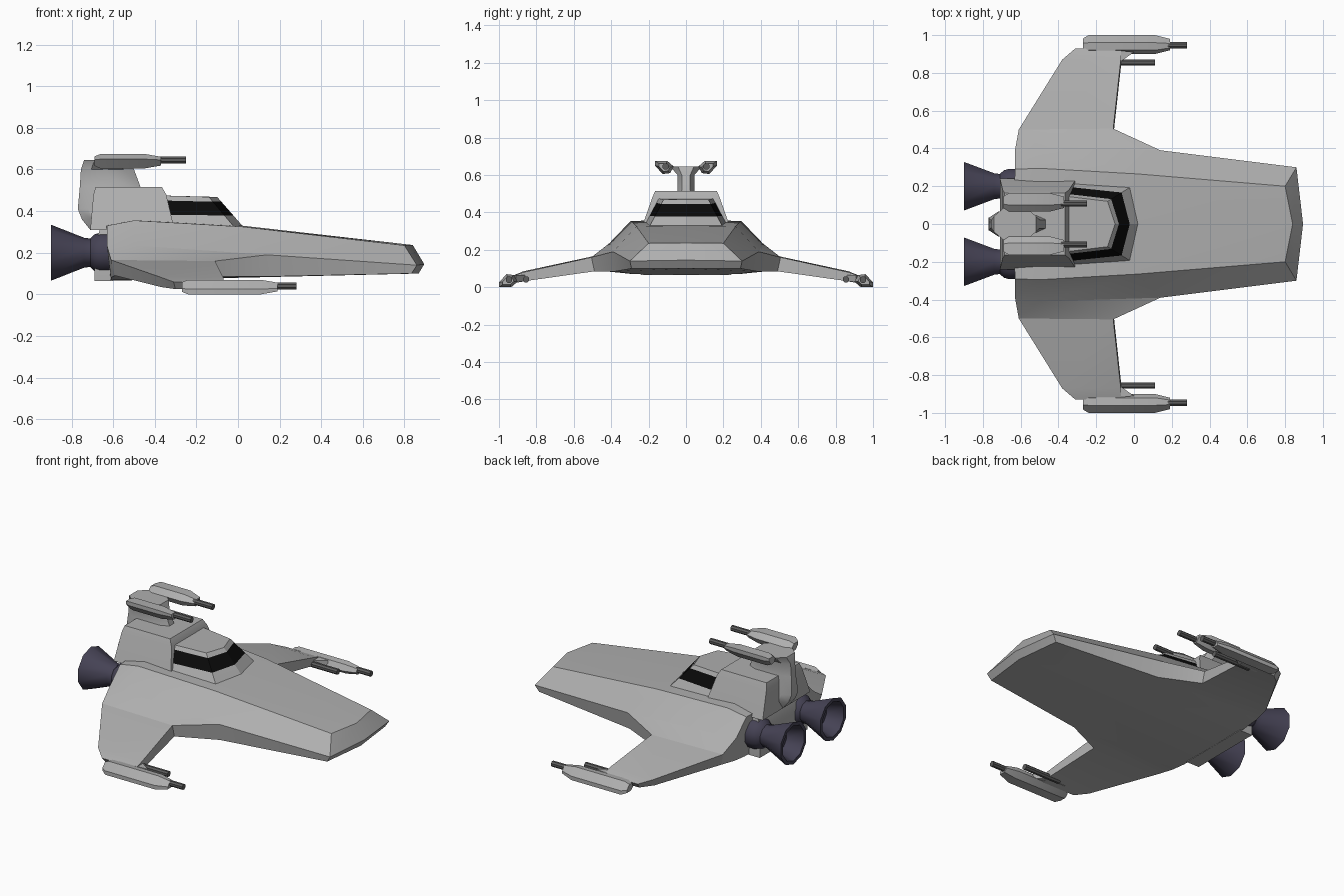
import bpy, bmesh, math
from mathutils import Vector

default = bpy.data.objects.get("Cube")
if default:
    bpy.data.objects.remove(default, do_unlink=True)


def material(name, red, green, blue):
    mat = bpy.data.materials.new(name)
    mat.use_nodes = True
    color = (red, green, blue, 1)
    mat.diffuse_color = color
    mat.node_tree.nodes["Principled BSDF"].inputs["Base Color"].default_value = color
    return mat


hull_grey = material("hull grey", .43, .43, .43)
gun_grey = material("gun grey", .11, .11, .11)
engine_blue = material("engine dark blue", .06, .055, .09)
window_black = material("window black", .003, .003, .003)


def finish(name, bm, materials, angle=30):
    """Turn a bmesh into a named object, smooth with sharp edges."""
    bmesh.ops.recalc_face_normals(bm, faces=bm.faces)
    mesh = bpy.data.meshes.new(name)
    bm.to_mesh(mesh)
    bm.free()
    for mat in materials:
        mesh.materials.append(mat)
    for poly in mesh.polygons:
        poly.use_smooth = True
    mesh.set_sharp_from_angle(angle=math.radians(angle))
    obj = bpy.data.objects.new(name, mesh)
    bpy.context.scene.collection.objects.link(obj)
    return obj


def loft(name, rings, materials, painted_band=None, angle=30):
    """Skin a series of equal rings and cap both ends."""
    bm = bmesh.new()
    loops = [[bm.verts.new(point) for point in ring] for ring in rings]
    count = len(loops[0])
    for band, (low, high) in enumerate(zip(loops, loops[1:])):
        for i in range(count):
            j = (i + 1) % count
            face = bm.faces.new((low[i], low[j], high[j], high[i]))
            face.material_index = int(band == painted_band)
    bm.faces.new(loops[0])
    bm.faces.new(loops[-1])
    return finish(name, bm, materials, angle)


def tube(name, profile, y, z, sides, mat):
    """Round part along x from (x, radius) pairs."""
    turns = [math.tau * (k + .5) / sides for k in range(sides)]
    rings = [[(x, y + r * math.cos(a), z + r * math.sin(a)) for a in turns]
             for x, r in profile]
    return loft(name, rings, [mat], angle=40)


def level_ring(z, rear, front, width, chamfer=0.0):
    """Horizontal outline symmetric in y, with optionally cut corners."""
    if not chamfer:
        half = [(rear, width), (front, width)]
    else:
        half = [(rear, width / 2), (rear + chamfer, width),
                (front - chamfer, width), (front, width / 2)]
    return ([(x, y, z) for x, y in half]
            + [(x, -y, z) for x, y in reversed(half)])


# Hull and wings: one half from named points, then mirrored
# Rim entries: x, y, upper height, lower height
rim = {
    "nose_mid": (.895, 0, .145, .1),
    "nose_side": (.86, .3, .14, .1),
    "shoulder": (.14, .39, .19, .085),
    "wing_root": (-.11, .505, .16, .085),
    "tip_front": (-.07, .87, .08, .035),
    "tip_front_end": (-.07, .93, .06, .025),
    "tip_rear_end": (-.31, .93, .06, .025),
    "tip_rear": (-.38, .87, .085, .035),
    "wing_rear": (-.61, .5, .165, .09),
    "flank_rear": (-.63, .39, .235, .08),
    "deck_rear": (-.63, .29, .33, .07),
    "tail_mid": (-.64, 0, .33, .065),
}
deck = {
    "bow_mid": (.84, 0, .237),
    "bow_side": (.8, .2, .235),
    "deck_side": (.02, .265, .325),
    "deck_mid": (.02, 0, .33),
    "ridge_side": (-.5, .295, .355),
    "ridge_mid": (-.5, 0, .357),
    "flank": (-.5, .41, .235),
}
upper_faces = [
    "bow_mid bow_side deck_side deck_mid",
    "deck_mid deck_side ridge_side ridge_mid",
    "ridge_mid ridge_side deck_rear tail_mid",
    "bow_mid nose_mid nose_side bow_side",
    "bow_side nose_side shoulder deck_side",
    "deck_side shoulder flank ridge_side",
    "ridge_side flank flank_rear deck_rear",
    "shoulder wing_root flank",
    "flank wing_root wing_rear flank_rear",
    "wing_root tip_front tip_rear wing_rear",
    "tip_front tip_front_end tip_rear_end tip_rear",
]
lower_faces = [
    "nose_mid nose_side shoulder",
    "nose_mid shoulder deck_rear tail_mid",
    "shoulder wing_root wing_rear flank_rear",
    "shoulder flank_rear deck_rear",
    "wing_root tip_front tip_rear wing_rear",
    "tip_front tip_front_end tip_rear_end tip_rear",
]
bm = bmesh.new()
for side in (1, -1):
    top = {n: bm.verts.new((x, y * side, z)) for n, (x, y, z) in deck.items()}
    bottom = {}
    for n, (x, y, high, low) in rim.items():
        top[n] = bm.verts.new((x, y * side, high))
        bottom[n] = bm.verts.new((x * .97, y * side * .97, low))
    for table, faces in ((top, upper_faces), (bottom, lower_faces)):
        for names in faces:
            bm.faces.new([table[n] for n in names.split()])
    order = list(rim)
    for a, b in zip(order, order[1:]):
        bm.faces.new((top[a], bottom[a], bottom[b], top[b]))
bmesh.ops.remove_doubles(bm, verts=bm.verts, dist=.0005)
finish("hull_and_wings", bm, [hull_grey], 20)

# Tail housing between the engines
loft("tail_housing", [level_ring(.065, -.69, -.6, .24),
                      level_ring(.24, -.69, -.6, .24),
                      level_ring(.32, -.66, -.6, .22)], [hull_grey])

# Upper block behind the cabin
loft("upper_block", [level_ring(.31, -.71, -.305, .24),
                     level_ring(.48, -.695, -.345, .18),
                     level_ring(.515, -.685, -.365, .165)], [hull_grey], angle=20)

# Cabin with a wraparound window band
base = [Vector(p) for p in ((-.37, .23, .325), (-.02, .195, .325), (.025, 0, .325))]
roof = [Vector(p) for p in ((-.37, .148, .475), (-.14, .12, .468), (-.1, 0, .468))]
cabin_rings = []
for t in (0, .38, .84, 1):
    half = [low.lerp(high, t) for low, high in zip(base, roof)]
    cabin_rings.append(half + [Vector((p.x, -p.y, p.z)) for p in reversed(half[:-1])])
loft("cabin", cabin_rings, [hull_grey, window_black], painted_band=1, angle=20)

# Tail fin, flaring at the top to hold the upper pods
fin_levels = [(.31, -.71, -.45, .07), (.36, -.75, -.44, .07), (.41, -.77, -.44, .065),
              (.52, -.76, -.47, .045), (.6, -.755, -.5, .045), (.645, -.74, -.52, .085)]
loft("tail_fin", [level_ring(*level, chamfer=.05) for level in fin_levels], [hull_grey])

# Gun pods, barrels and engines on both sides
pod_section = [(.05, -.035), (.05, -.01), (.01, .035),
               (-.03, .03), (-.05, -.005), (-.015, -.035)]


def pod(name, rear, front, y, z, side, flip):
    stations = [(rear, .65), (rear + .03, 1), (front - .08, 1), (front, .6)]
    rings = [[(x, side * (y + dy * s), z + flip * dz * s) for dy, dz in pod_section]
             for x, s in stations]
    loft(name, rings, [hull_grey])


def barrel(name, rear, front, y, z):
    tube(name, [(rear, .018), (front, .018)], y, z, 8, gun_grey)


engine_profile = [(-.6, .095), (-.66, .097), (-.69, .088), (-.71, .068), (-.74, .072),
                  (-.9, .135), (-.9, .112), (-.8, .078)]

for label, side in (("left", 1), ("right", -1)):
    pod(label + "_wing_pod", -.27, .19, .95, .035, side, 1)
    barrel(label + "_wing_barrel", .1, .28, side * .947, .04)
    barrel(label + "_inner_barrel", -.15, .11, side * .855, .042)
    pod(label + "_upper_pod", -.69, -.37, .115, .64, side, -1)
    barrel(label + "_upper_barrel", -.45, -.25, side * .108, .645)
    tube(label + "_engine", engine_profile, side * .2, .2, 10, engine_blue)
    # Bracket joining the wing tip to its pod
    bracket = [[(x, side * y, z) for x, y in ((-.2, .86), (-.07, .86), (0, .91), (-.2, .93))]
               for z in (.03, .065)]
    loft(label + "_tip_bracket", bracket, [hull_grey])
